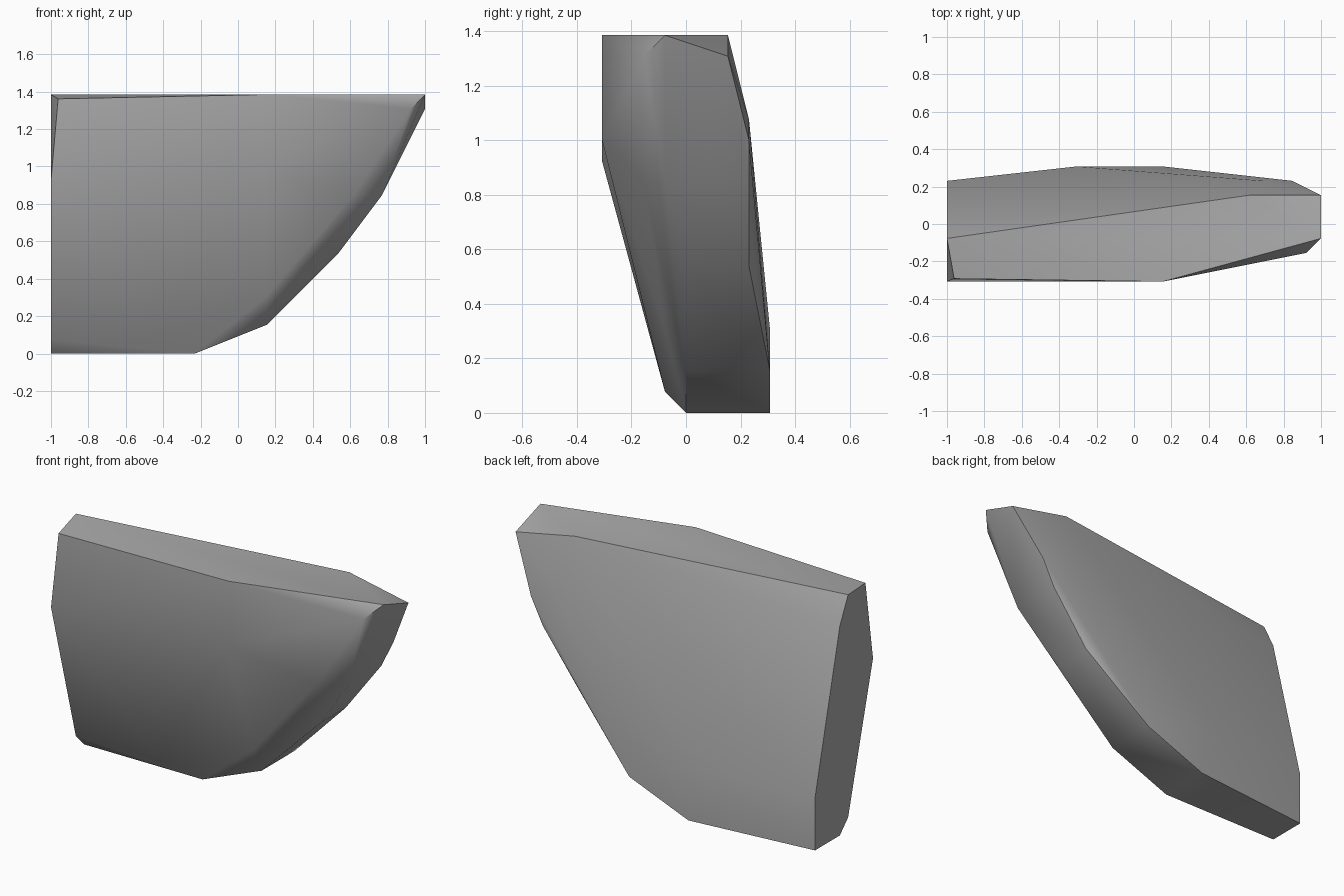
import bpy
import bmesh
import math
from mathutils import Vector

# Remove the default object
default_cube = bpy.data.objects.get("Cube")
if default_cube:
    bpy.data.objects.remove(default_cube, do_unlink=True)

UNIT = 1 / 13  # modelling step: the block is 26 steps long


def make_material(name, colour):
    material = bpy.data.materials.new(name)
    material.use_nodes = True
    material.diffuse_color = colour
    material.node_tree.nodes["Principled BSDF"].inputs["Base Color"].default_value = colour
    return material


def make_convex_block(name, corner_groups, material, sharp_angle):
    """Wrap a tight convex skin around all the given corners."""
    bm = bmesh.new()
    for corners in corner_groups:
        for corner in corners:
            bm.verts.new(Vector(corner) * UNIT)
    hull = bmesh.ops.convex_hull(bm, input=bm.verts[:])
    spare = {v for v in hull["geom_interior"] if isinstance(v, bmesh.types.BMVert)}
    bmesh.ops.delete(bm, geom=list(spare), context="VERTS")
    # Merge coplanar triangles into clean flat faces
    bmesh.ops.dissolve_limit(bm, angle_limit=math.radians(0.5),
                             verts=bm.verts[:], edges=bm.edges[:])
    bmesh.ops.recalc_face_normals(bm, faces=bm.faces[:])
    mesh = bpy.data.meshes.new(name)
    bm.to_mesh(mesh)
    bm.free()
    mesh.materials.append(material)
    block = bpy.data.objects.new(name, mesh)
    bpy.context.collection.objects.link(block)
    bpy.ops.object.select_all(action="DESELECT")
    block.select_set(True)
    bpy.context.view_layer.objects.active = block
    bpy.ops.object.shade_smooth_by_angle(angle=sharp_angle)
    return block


# Flat end: cross-section in y and z, with one chipped top corner
end_section = [(3, 0), (3, 4), (0, 16), (-1, 18), (-4, 12), (-1, 1), (0, 0)]
flat_end = [(-13, y, z) for y, z in end_section] + [(-12.5, -3.8, 17.7)]

# Sloping keel: x and z of each step, with its front and back y
keel_steps = [(-3, 0, 0, 4), (2, 2, 0, 4), (7, 7, 0, 3), (10, 11, -1, 3)]
keel = [(x, y, z) for x, z, front, back in keel_steps for y in (front, back)]

# Overhanging tip and top edge
tip = [(13, -1, 18), (13, 2, 17), (12, -2, 17), (11, 3, 13)]
top_edge = [(8, 2, 18), (2, -4, 18)]

# Gentle bulges of the broad front and back faces
front_bulge = [(-6, -1, 1), (2, -1, 4), (8, -2, 11), (2, -4, 13)]
back_bulge = [(-4, 4, 4), (9, 3, 14)]

stone_grey = make_material("stone_grey", (0.4, 0.4, 0.4, 1.0))
make_convex_block("rock_slab",
                  [flat_end, keel, tip, top_edge, front_bulge, back_bulge],
                  stone_grey, math.radians(40))
